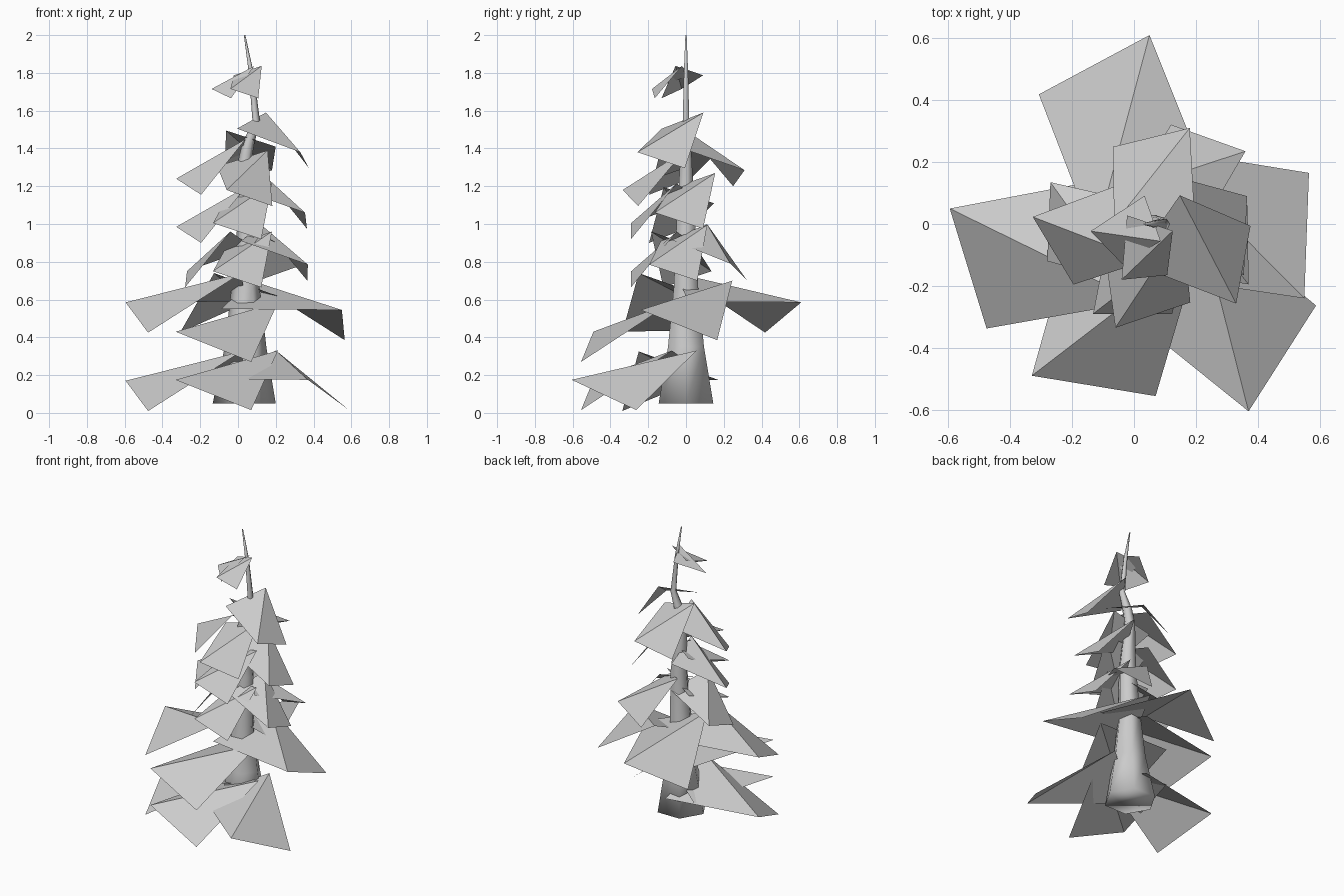
import bpy, bmesh
from math import cos, sin, pi, radians
from mathutils import Vector, Matrix

if "Cube" in bpy.data.objects:
    bpy.data.objects.remove(bpy.data.objects["Cube"])


def make_object(name, bm, smooth=False):
    mesh = bpy.data.meshes.new(name)
    bm.to_mesh(mesh)
    bm.free()
    for p in mesh.polygons:
        p.use_smooth = smooth
    obj = bpy.data.objects.new(name, mesh)
    bpy.context.collection.objects.link(obj)
    return obj


# Trunk: hexagonal rings along a slightly crooked path (x, z, radius)
TRUNK = [(0.033, 0.05, 0.167), (0.04, 0.35, 0.11), (0.04, 0.66, 0.075),
         (0.055, 1.0, 0.058), (0.035, 1.33, 0.036), (0.055, 1.43, 0.032),
         (0.097, 1.54, 0.02), (0.07, 1.8, 0.013), (0.035, 2.0, 0.004)]
bm = bmesh.new()
rings = [[bm.verts.new((x + r * cos(i * pi / 3), r * sin(i * pi / 3), z))
          for i in range(6)] for x, z, r in TRUNK]
for a, b in zip(rings, rings[1:]):
    for i in range(6):
        j = (i + 1) % 6
        bm.faces.new((a[i], a[j], b[j], b[i]))
bm.faces.new(rings[0][::-1])
bm.faces.new(rings[-1])
make_object("trunk", bm, smooth=True)

# Branch cards: quads creased along one diagonal, given relative to the outer
# upper corner for a branch pointing to +x
LOW_CARD = [(0, 0, 0), (0.015, 0.405, -0.16), (-0.48, 0.485, 0.155), (-0.64, 0.095, 0.005)]
HIGH_CARD = [(0, 0, 0), (0.01, 0.255, -0.085), (-0.23, 0.32, 0.21), (-0.35, 0.08, 0.125)]


def branch(name, card, corner, turn, scale=1.0):
    rot = Matrix.Rotation(radians(turn), 3, 'Z')
    bm = bmesh.new()
    v = [bm.verts.new(rot @ Vector(p) * scale + Vector(corner)) for p in card]
    bm.faces.new((v[0], v[1], v[2]))
    bm.faces.new((v[0], v[2], v[3]))
    make_object(name, bm)


# Broad lower branches: (outer corner, turn in degrees)
LOW = [((0.37, -0.605, 0.175), -30.4), ((-0.33, -0.49, 0.175), -97.2),
       ((-0.595, 0.05, 0.17), 199.2), ((-0.33, -0.49, 0.43), -97.2),
       ((-0.595, 0.05, 0.585), 199.2), ((0.05, 0.61, 0.585), 120.3),
       ((0.55, -0.24, 0.545), 0)]
for i, (corner, turn) in enumerate(LOW):
    branch(f"lower_branch_{i + 1}", LOW_CARD, corner, turn)

# Steeper middle branches
MIDDLE = [((-0.132, -0.29, 0.75), -88), ((0.37, -0.195, 0.785), 3),
          ((0.36, 0.235, 0.79), 72.6), ((-0.27, 0.135, 0.75), 180),
          ((-0.132, -0.29, 1.005), -88), ((0.355, -0.165, 1.06), 0),
          ((-0.327, 0.023, 0.985), -146.7), ((-0.327, 0.023, 1.24), -146.7),
          ((-0.06, -0.335, 1.18), -69.1), ((0.18, 0.31, 1.285), 106),
          ((0.33, -0.257, 1.38), -8.2)]
for i, (corner, turn) in enumerate(MIDDLE):
    branch(f"middle_branch_{i + 1}", HIGH_CARD, corner, turn)

# Small branches near the tip
branch("top_branch_1", HIGH_CARD, (-0.14, -0.023, 1.715), -133.9, 0.58)
branch("top_branch_2", HIGH_CARD, (-0.04, -0.18, 1.715), -82, 0.58)
